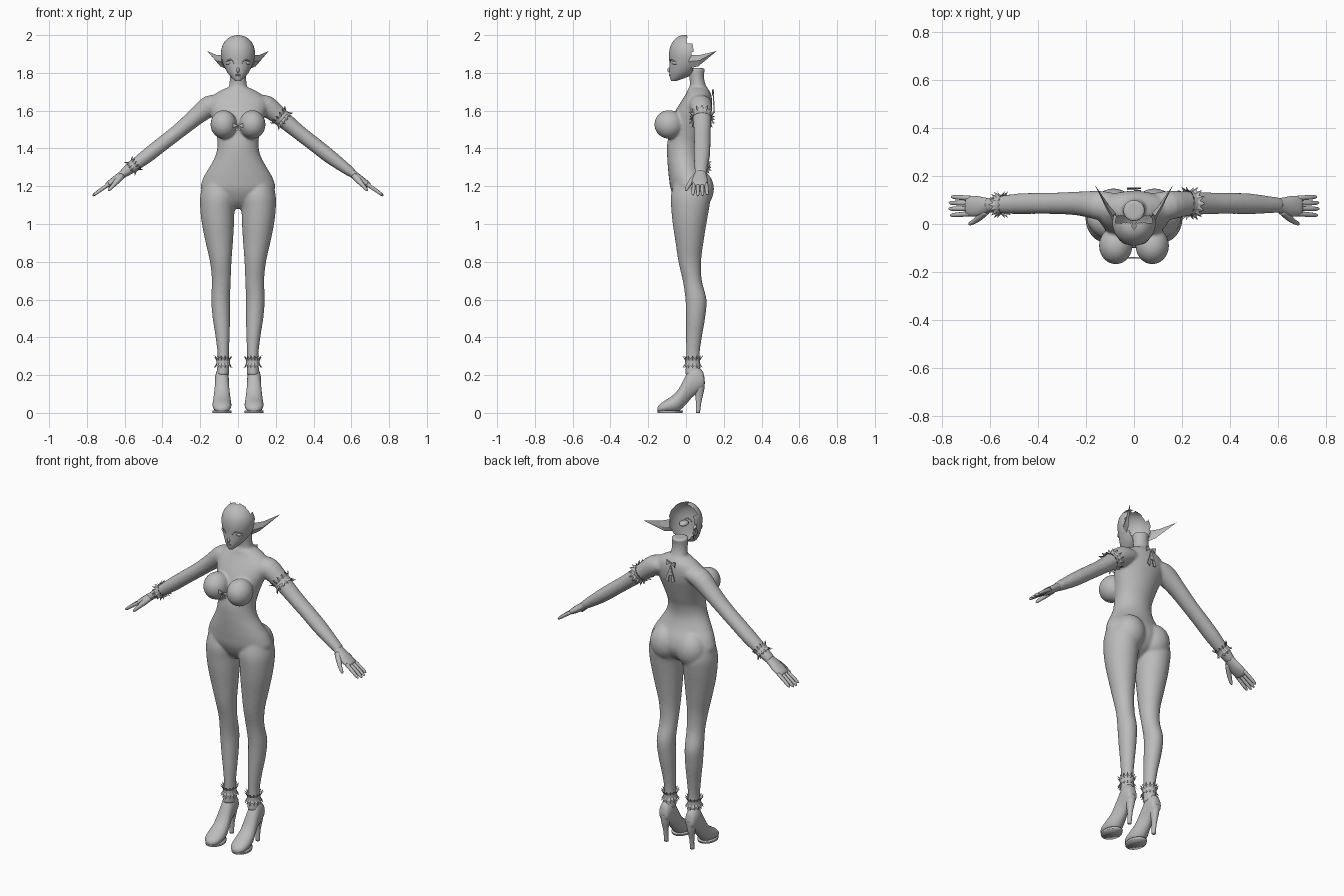
import bpy, bmesh, math
from mathutils import Vector as V, Matrix

grey = bpy.data.materials.new("plain_grey")
grey.diffuse_color = (0.5, 0.5, 0.5, 1)


def finish(bm, name, smooth=True):
    bmesh.ops.recalc_face_normals(bm, faces=bm.faces)
    me = bpy.data.meshes.new(name)
    bm.to_mesh(me)
    bm.free()
    me.materials.append(grey)
    for p in me.polygons:
        p.use_smooth = smooth
    ob = bpy.data.objects.new(name, me)
    bpy.context.collection.objects.link(ob)
    return ob


def resample(rows, steps=4):
    """Catmull-Rom interpolation of number rows."""
    out, n = [], len(rows)
    for i in range(n - 1):
        p = [rows[max(0, min(n - 1, i + k))] for k in (-1, 0, 1, 2)]
        for s in range(steps):
            t = s / steps
            out.append([0.5 * (2*b + (c-a)*t + (2*a-5*b+4*c-d)*t*t + (3*b-a-3*c+d)*t**3)
                        for a, b, c, d in zip(*p)])
    return out + [list(rows[-1])]


def loft(bm, rings, n=24, cap=True):
    """Skin of ellipses given as (centre, half axis u, half axis v)."""
    vs = [[bm.verts.new(c + u * math.cos(2*math.pi*k/n) + v * math.sin(2*math.pi*k/n))
           for k in range(n)] for c, u, v in rings]
    for a, b in zip(vs, vs[1:]):
        for k in range(n):
            bm.faces.new((a[k], a[(k+1) % n], b[(k+1) % n], b[k]))
    if cap:
        bm.faces.new(vs[0])
        bm.faces.new(vs[-1])


def stack(bm, rows, side=1, n=32, cap=True):
    """Horizontal sections: z, x, half width, front y, back y."""
    loft(bm, [(V((side*x, (f+b)/2, z)), V((w, 0, 0)), V((0, (b-f)/2, 0)))
              for z, x, w, f, b in resample(rows)], n, cap)


def tube(bm, rows, side=1, n=16):
    """Sections across a path: x, y, z, half depth, half thickness."""
    rows = resample(rows, 3)
    pts = [V((side*r[0], r[1], r[2])) for r in rows]
    rings = []
    for i, r in enumerate(rows):
        d = (pts[min(i+1, len(pts)-1)] - pts[max(i-1, 0)]).normalized()
        u = V((0, 1, 0))
        u = (u - d * u.dot(d)).normalized()
        rings.append((pts[i], u * r[3], d.cross(u) * r[4]))
    loft(bm, rings, n)


def ball(bm, c, r):
    bmesh.ops.create_uvsphere(bm, u_segments=24, v_segments=16, radius=1,
                              matrix=Matrix.Translation(c) @ Matrix.Diagonal((*r, 1)))


# Body: torso, neck, legs and arms fused into one smooth skin
bm = bmesh.new()
stack(bm, [(1.08, 0, .03, -.01, .04), (1.12, 0, .11, -.05, .10), (1.18, 0, .193, -.08, .13),
           (1.24, 0, .186, -.09, .122), (1.30, 0, .152, -.096, .092), (1.36, 0, .120, -.10, .075),
           (1.42, 0, .108, -.10, .08), (1.48, 0, .116, -.09, .10), (1.55, 0, .136, -.075, .122),
           (1.60, 0, .152, -.055, .135), (1.65, 0, .158, -.025, .138), (1.69, 0, .12, 0, .132),
           (1.72, 0, .065, .012, .115)])
stack(bm, [(1.66, 0, .055, .01, .12), (1.71, 0, .052, .018, .115), (1.75, 0, .045, .02, .10),
           (1.79, 0, .044, .015, .096), (1.825, 0, .046, .01, .102)])
for s in (-1, 1):
    stack(bm, [(1.23, .105, .075, -.06, .11), (1.15, .105, .095, -.08, .13),
               (1.08, .109, .091, -.078, .122), (1.0, .106, .085, -.07, .108),
               (.9, .099, .072, -.055, .092), (.8, .0915, .057, -.04, .08),
               (.7, .0885, .050, -.017, .084), (.6, .092, .050, -.003, .109),
               (.5, .088, .046, 0, .101), (.4, .0815, .037, 0, .084),
               (.3, .078, .030, 0, .072), (.2, .08, .034, -.004, .08)], s)
    ball(bm, (s*.085, .068, 1.185), (.088, .08, .10))
    ball(bm, (s*.076, -.09, 1.527), (.07, .078, .076))
    tube(bm, [(.09, .07, 1.64, .06, .04), (.15, .078, 1.625, .06, .056), (.23, .085, 1.562, .05, .046),
              (.32, .086, 1.487, .045, .04), (.40, .086, 1.425, .044, .039),
              (.48, .084, 1.362, .043, .038), (.56, .08, 1.302, .036, .031),
              (.61, .078, 1.265, .031, .024)], s, 24)
body = finish(bm, "body")
rm = body.modifiers.new("fuse", 'REMESH')
rm.mode, rm.voxel_size, rm.use_smooth_shade = 'VOXEL', .007, True
sm = body.modifiers.new("soften", 'SMOOTH')
sm.factor, sm.iterations = .5, 8

# Hands: palm, four fingers, thumb
for s, tag in ((-1, "right"), (1, "left")):
    bm = bmesh.new()
    tube(bm, [(.59, .078, 1.28, .028, .022), (.62, .076, 1.256, .034, .021),
              (.655, .074, 1.23, .043, .02), (.69, .074, 1.207, .041, .015),
              (.698, .074, 1.202, .03, .008)], s)
    for y, y2, reach in ((.107, .113, .94), (.086, .088, 1.04), (.064, .063, 1.06), (.043, .036, .98)):
        p = [(.68 + t*.085*reach, y + (y2-y)*t, 1.213 - t*.055*reach - .006*t*t, w, w)
             for t, w in ((0, .0105), (.5, .01), (.88, .008), (1, .003))]
        tube(bm, p, s, 10)
    tube(bm, [(.615, .055, 1.255, .017, .017), (.64, .03, 1.228, .014, .016),
              (.662, .012, 1.203, .011, .011), (.68, .002, 1.183, .008, .008),
              (.686, -.001, 1.176, .003, .003)], s, 10)
    finish(bm, tag + "_hand")

# Head: face shell, open at the back
bm = bmesh.new()
stack(bm, [(1.756, 0, .012, -.078, -.055), (1.775, 0, .034, -.085, 0), (1.805, 0, .058, -.088, .05),
           (1.85, 0, .08, -.088, .09), (1.90, 0, .090, -.09, .10), (1.94, 0, .084, -.083, .09),
           (1.97, 0, .067, -.066, .075), (1.99, 0, .042, -.044, .045), (2.0, 0, .008, -.02, .005)],
      n=48, cap=False)
gone = []
for f in bm.faces:
    c = f.calc_center_median()
    if c.y > (.035 if c.z < 1.955 else .005):
        gone.append(f)
bmesh.ops.delete(bm, geom=gone, context='FACES')
finish(bm, "head")

# Face details
bm = bmesh.new()
ball(bm, (0, -.086, 1.815), (.008, .013, .014))
finish(bm, "nose")
bm = bmesh.new()
for z in (1.786, 1.791):
    ball(bm, (0, -.083, z), (.014, .007, .003))
finish(bm, "lips")
for s, tag in ((-1, "right"), (1, "left")):
    bm = bmesh.new()
    ball(bm, (s*.045, -.045, 1.853), (.023, .030, .014))
    finish(bm, tag + "_eye")
    bm = bmesh.new()
    tube(bm, [(.021, -.084, 1.852, .002, .002), (.033, -.081, 1.867, .004, .003),
              (.048, -.074, 1.869, .004, .003), (.066, -.057, 1.858, .002, .002)], s, 8)
    finish(bm, tag + "_eyelid")
    # Long pointed ear: a folded blade
    bm = bmesh.new()
    base = [bm.verts.new((s*x, y, z)) for x, y, z in
            ((.072, .02, 1.825), (.088, .012, 1.86), (.085, .03, 1.895), (.076, .045, 1.855))]
    mid = [bm.verts.new((s*x, y, z)) for x, y, z in
           ((.094, .065, 1.835), (.118, .07, 1.865), (.114, .075, 1.895), (.105, .08, 1.865))]
    tip = bm.verts.new((s*.163, .163, 1.916))
    for k in range(4):
        j = (k + 1) % 4
        bm.faces.new((base[k], base[j], mid[j], mid[k]))
        bm.faces.new((mid[k], mid[j], tip))
    bm.faces.new(base)
    finish(bm, tag + "_ear", False)

# High-heeled shoes: vertical sections y, bottom z, top z, half width
SHOE = [(.098, .145, .185, .016), (.088, .125, .22, .029), (.06, .105, .245, .036),
        (.03, .08, .245, .037), (.0, .045, .20, .039), (-.04, .008, .125, .046),
        (-.08, 0, .085, .050), (-.12, 0, .06, .045), (-.142, .002, .042, .03), (-.152, .008, .028, .012)]
for s, tag in ((-1, "right"), (1, "left")):
    bm = bmesh.new()
    loft(bm, [(V((s*.085, y, max((a+b)/2, (b-a)/2))), V((w, 0, 0)), V((0, 0, (b-a)/2)))
              for y, a, b, w in resample(SHOE)])
    finish(bm, tag + "_shoe")
    bm = bmesh.new()
    stack(bm, [(0, .085, .012, .052, .074), (.06, .085, .013, .052, .082),
               (.12, .085, .022, .045, .096), (.165, .085, .03, .035, .10)], s, 16)
    finish(bm, tag + "_heel")
    # Sole plate under the toes
    bm = bmesh.new()
    stack(bm, [(0, .085, .050, -.15, -.02), (.012, .085, .051, -.153, -.015)], s, 24)
    finish(bm, tag + "_sole")


def ruffle(name, c, axis, ru, rv, w, n=28):
    """Frilled band with pointed edges around a limb."""
    d = V(axis).normalized()
    u = V((0, 1, 0))
    v = d.cross(u)
    bm = bmesh.new()
    rows = []
    for off, scale, zig in ((-1, 1.3, .3), (-.3, 1.05, 0), (.3, 1.05, 0), (1, 1.3, .3)):
        row = []
        for k in range(n):
            a, z = 2*math.pi*k/n, (1 if k % 2 else -1)
            r = scale + zig * z * .6
            h = off * w * (1 + zig * z)
            row.append(bm.verts.new(V(c) + d*h + u*(ru*r*math.cos(a)) + v*(rv*r*math.sin(a))))
        rows.append(row)
    for p, q in zip(rows, rows[1:]):
        for k in range(n):
            bm.faces.new((p[k], p[(k+1) % n], q[(k+1) % n], q[k]))
    finish(bm, name, False)


ruffle("left_anklet", (.079, .035, .27), (0, 0, 1), .038, .034, .026)
ruffle("right_anklet", (-.079, .035, .27), (0, 0, 1), .038, .034, .026)
ruffle("left_armlet", (.232, .085, 1.562), (.77, 0, -.64), .048, .043, .025)
ruffle("right_wristlet", (-.553, .08, 1.307), (-.79, 0, -.61), .038, .032, .022)

# Chest bow and back ribbon tails: thin plates
for name, y, z, slope, shapes in (
        ("chest_bow", -.138, 1.522, 0, [((0, 0), (.032, .016), (.026, -.014)), ((0, 0), (.018, -.03), (.004, -.028))]),
        ("back_ribbon", .142, 1.69, .02, [((0, .01), (.03, .022), (.028, -.01)),
                                          ((0, 0), (.03, -.09), (.012, -.1)), ((0, 0), (.012, -.06), (0, -.06))])):
    bm = bmesh.new()
    for s in (-1, 1):
        for tri in shapes:
            bm.faces.new([bm.verts.new((s*x, y + (.004 if h < -.05 else 0), z + h)) for x, h in tri])
    ob = finish(bm, name, False)
    so = ob.modifiers.new("thickness", 'SOLIDIFY')
    so.thickness = .005
